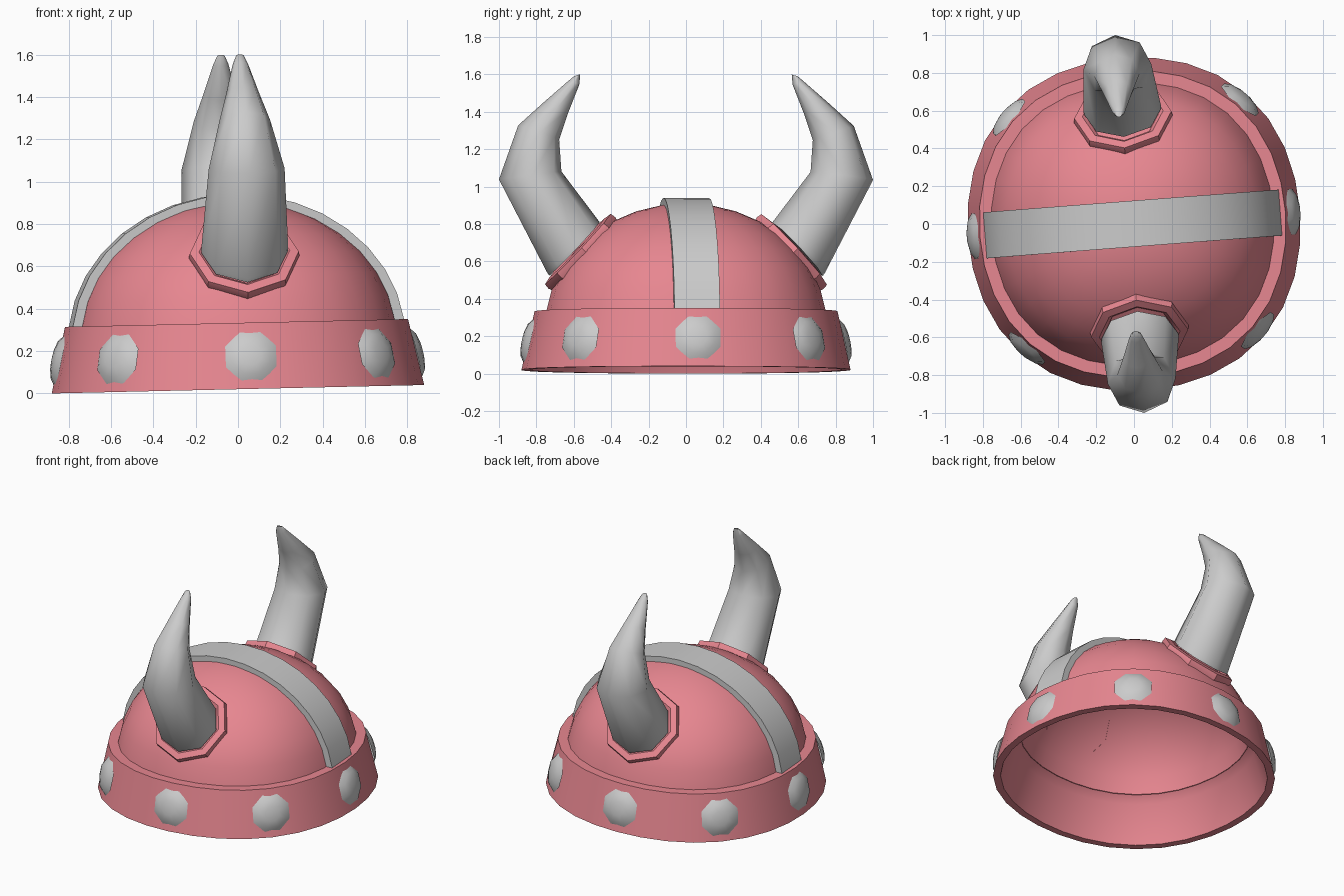
import bpy, bmesh
from math import sin, cos, pi, radians
from mathutils import Matrix, Vector

if "Cube" in bpy.data.objects:
    bpy.data.objects.remove(bpy.data.objects["Cube"])

# The whole helmet sits slightly tilted and turned
TILT = (Matrix.Translation((0, 0, 0.02)) @ Matrix.Rotation(radians(-1.3), 4, 'Y')
        @ Matrix.Rotation(radians(4.4), 4, 'Z') @ Matrix.Translation((0, 0, -0.02)))
BULGE = 0.03  # the plan is slightly squarish: wider on the diagonals

red = bpy.data.materials.new("red_paint")
red.diffuse_color = (0.80, 0.24, 0.28, 1)
red.use_nodes = True
red.node_tree.nodes["Principled BSDF"].inputs["Base Color"].default_value = red.diffuse_color


def finish(name, bm, mat=None, angle=30):
    bmesh.ops.remove_doubles(bm, verts=bm.verts, dist=1e-5)
    bmesh.ops.transform(bm, matrix=TILT, verts=bm.verts)
    bmesh.ops.recalc_face_normals(bm, faces=bm.faces)
    me = bpy.data.meshes.new(name)
    bm.to_mesh(me)
    bm.free()
    ob = bpy.data.objects.new(name, me)
    bpy.context.collection.objects.link(ob)
    if mat:
        me.materials.append(mat)
    bpy.ops.object.select_all(action='DESELECT')
    ob.select_set(True)
    bpy.context.view_layer.objects.active = ob
    bpy.ops.object.shade_smooth_by_angle(angle=radians(angle))
    return ob


def loft(rings, cap=False, loop=False):
    """Skin a list of closed rings; loop joins the last ring to the first."""
    bm = bmesh.new()
    vs = [[bm.verts.new(p) for p in r] for r in rings]
    n = len(vs[0])
    pairs = list(zip(vs, vs[1:])) + ([(vs[-1], vs[0])] if loop else [])
    for a, b in pairs:
        for i in range(n):
            j = (i + 1) % n
            bm.faces.new((a[i], a[j], b[j], b[i]))
    if cap:
        bm.faces.new(vs[0])
        bm.faces.new(vs[-1])
    return bm


def widen(t):
    return 1 + BULGE * (1 - cos(4 * t)) / 2


def lathe(profile, n, loop=False, matrix=Matrix(), scale=lambda t: 1):
    angles = [2 * pi * i / n for i in range(n)]
    rings = [[matrix @ Vector((r * scale(t) * cos(t), r * scale(t) * sin(t), z))
              for t in angles] for r, z in profile]
    return loft(rings, loop=loop)


# Brow band, with a sloped ledge inside where it meets the dome
finish("brow_band", lathe([(0.882, 0.02), (0.812, 0.333), (0.73, 0.333), (0.718, 0.325),
                           (0.76, 0.28), (0.835, 0.02)], 32, loop=True, scale=widen), red)

# Dome shell, outside then inside, tucked into the band
steps = [0.125 + i * (pi / 2 - 0.125) / 8 for i in range(9)]
outer = [(0.755 * cos(a), 0.25 + 0.66 * sin(a)) for a in steps]
inner = [(0.722 * cos(a), 0.25 + 0.625 * sin(a)) for a in steps]
finish("dome", lathe(outer[::-1] + inner, 32, scale=widen), red)

# Strap over the crown
W, N, A0 = 0.122, 16, 0.12
rings = []
for i in range(N + 1):
    a = A0 + (pi - 2 * A0) * i / N
    o = (0.79 * cos(a), 0.25 + 0.69 * sin(a))
    k = (0.74 * cos(a), 0.25 + 0.64 * sin(a))
    rings.append([(o[0], -W, o[1]), (o[0], W, o[1]), (k[0], W, k[1]), (k[0], -W, k[1])])
finish("crown_strap", loft(rings, cap=True))

# Eight low domed studs around the band
stud = [(0.13, -0.006), (0.095, 0.018), (0.05, 0.029), (0.0, 0.033)]
for i in range(8):
    t = i * pi / 4
    m = (Matrix.Rotation(t, 4, 'Z') @ Matrix.Translation((0.847 * widen(t), 0, 0.175))
         @ Matrix.Rotation(radians(90 - 12.7), 4, 'Y') @ Matrix.Rotation(pi / 8, 4, 'Z'))
    finish(f"stud_{i + 1}", lathe(stud, 8, matrix=m), angle=80)

# Horns and their collars, one on each side
# Each station: outer (y, z), inner (y, z), half width in x
stations = [((0.733, 0.523), (0.463, 0.81), 0.205),
            ((0.745, 0.54), (0.475, 0.825), 0.206),
            ((1.003, 1.037), (0.668, 1.08), 0.18),
            ((0.90, 1.326), (0.68, 1.25), 0.12),
            ((0.765, 1.448), (0.635, 1.385), 0.078),
            ((0.63, 1.565), (0.572, 1.545), 0.036),
            ((0.60, 1.59), (0.567, 1.60), 0.018)]
collar = [(0.25, -0.065), (0.262, -0.03), (0.258, 0.0), (0.215, 0.008), (0.19, -0.01)]
for side, label in ((-1, "front"), (1, "back")):
    rings = []
    for o, k, w in stations:
        cy, cz = (o[0] + k[0]) / 2, (o[1] + k[1]) / 2
        dy, dz = (o[0] - k[0]) / 2, (o[1] - k[1]) / 2
        rings.append([(w * sin(t), side * (cy + dy * cos(t)), cz + dz * cos(t))
                      for t in (j * pi / 4 for j in range(8))])
    finish(label + "_horn", loft(rings, cap=True), angle=65)
    m = (Matrix.Translation((0, side * 0.58, 0.665))
         @ Matrix.Rotation(-side * radians(47), 4, 'X'))
    finish(label + "_horn_collar", lathe(collar, 8, matrix=m), red)
